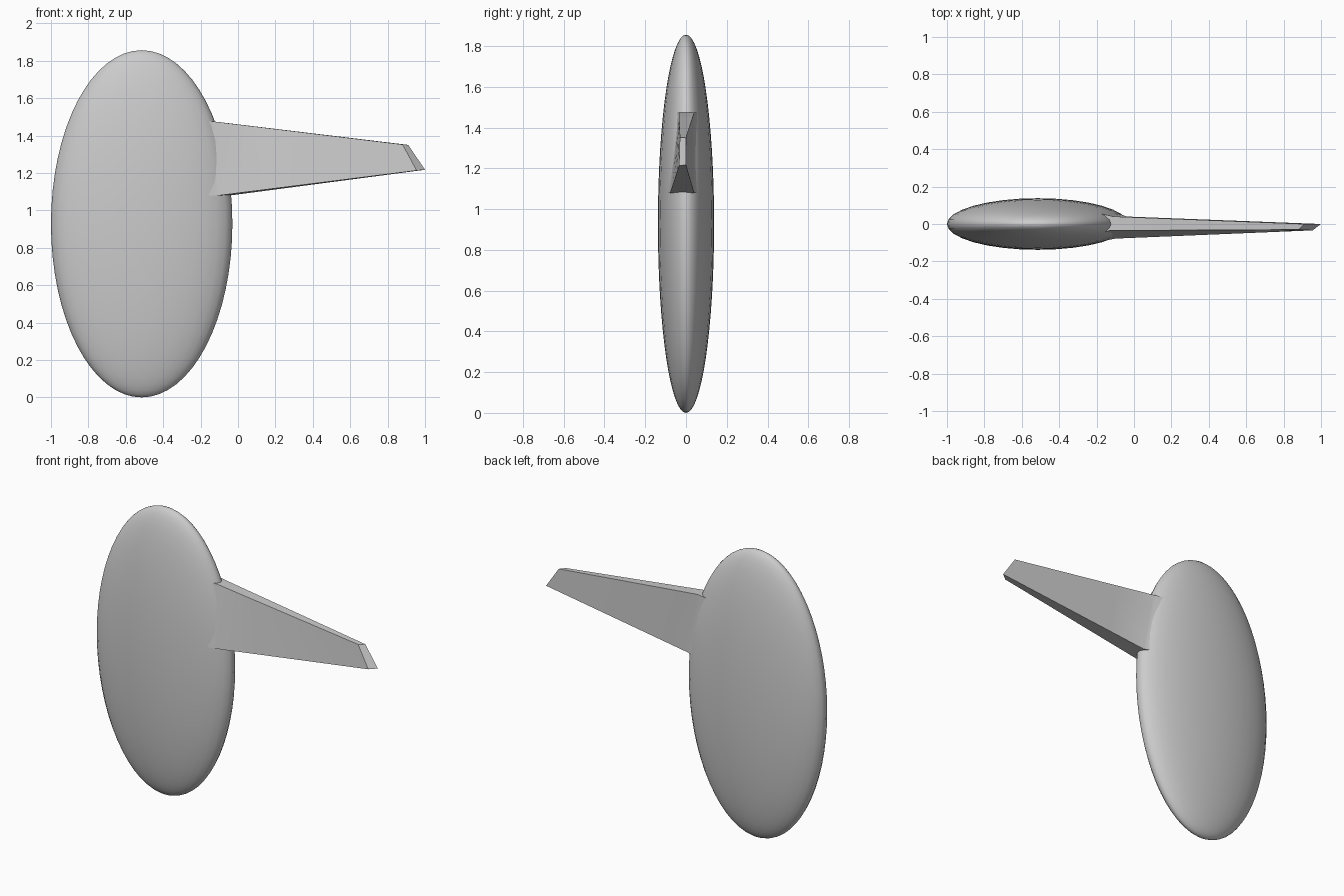
import bpy, bmesh, math
from mathutils import Matrix, Vector

if "Cube" in bpy.data.objects:
    bpy.data.objects.remove(bpy.data.objects["Cube"])


def make_object(name, bm, angle):
    bmesh.ops.recalc_face_normals(bm, faces=bm.faces)
    mesh = bpy.data.meshes.new(name)
    bm.to_mesh(mesh)
    bm.free()
    ob = bpy.data.objects.new(name, mesh)
    bpy.context.collection.objects.link(ob)
    bpy.ops.object.select_all(action='DESELECT')
    ob.select_set(True)
    bpy.context.view_layer.objects.active = ob
    bpy.ops.object.shade_smooth_by_angle(angle=math.radians(angle))
    return ob


# Flattened oval body
bm = bmesh.new()
bmesh.ops.create_uvsphere(bm, u_segments=32, v_segments=32, radius=1)
bmesh.ops.transform(bm, verts=bm.verts, matrix=Matrix.Translation((-0.515, 0, 0.928))
                    @ Matrix.Diagonal((0.485, 0.138, 0.928, 1)))
body = make_object("oval_body", bm, 60)

# Tapered arm: section corners in order front-top, front-bottom, back-bottom, back-top
sections = [
    [(-0.30, -0.075, 1.46), (-0.30, -0.105, 1.08), (-0.30, 0.105, 1.08), (-0.30, 0.075, 1.46)],
    [(-0.19, -0.055, 1.475), (-0.17, -0.092, 1.08), (-0.13, 0.075, 1.08), (-0.19, 0.058, 1.475)],
    [(-0.13, -0.035, 1.475), (-0.10, -0.078, 1.08), (-0.04, 0.04, 1.08), (-0.11, 0.04, 1.473)],
    [(0.88, -0.03, 1.352), (0.955, -0.034, 1.213), (1.0, 0.0, 1.217), (0.91, 0.0, 1.35)],
]
SIDE, SPAN = 4, 4


def ring(corners):
    pts = []
    for i in range(4):
        a, b = Vector(corners[i]), Vector(corners[(i + 1) % 4])
        steps = SIDE if i % 2 == 0 else 1
        pts += [a.lerp(b, k / steps) for k in range(steps)]
    return pts


rings = []
for s, (c0, c1) in enumerate(zip(sections, sections[1:])):
    r0, r1 = ring(c0), ring(c1)
    rings += [[p.lerp(q, k / SPAN) for p, q in zip(r0, r1)] for k in range(SPAN)]
rings.append(ring(sections[-1]))

bm = bmesh.new()
loops = [[bm.verts.new(p) for p in r] for r in rings]
n = len(loops[0])
for a, b in zip(loops, loops[1:]):
    for i in range(n):
        j = (i + 1) % n
        bm.faces.new((a[i], a[j], b[j], b[i]))
bm.faces.new(loops[0])
bm.faces.new(loops[-1])
arm = make_object("tapered_arm", bm, 35)
